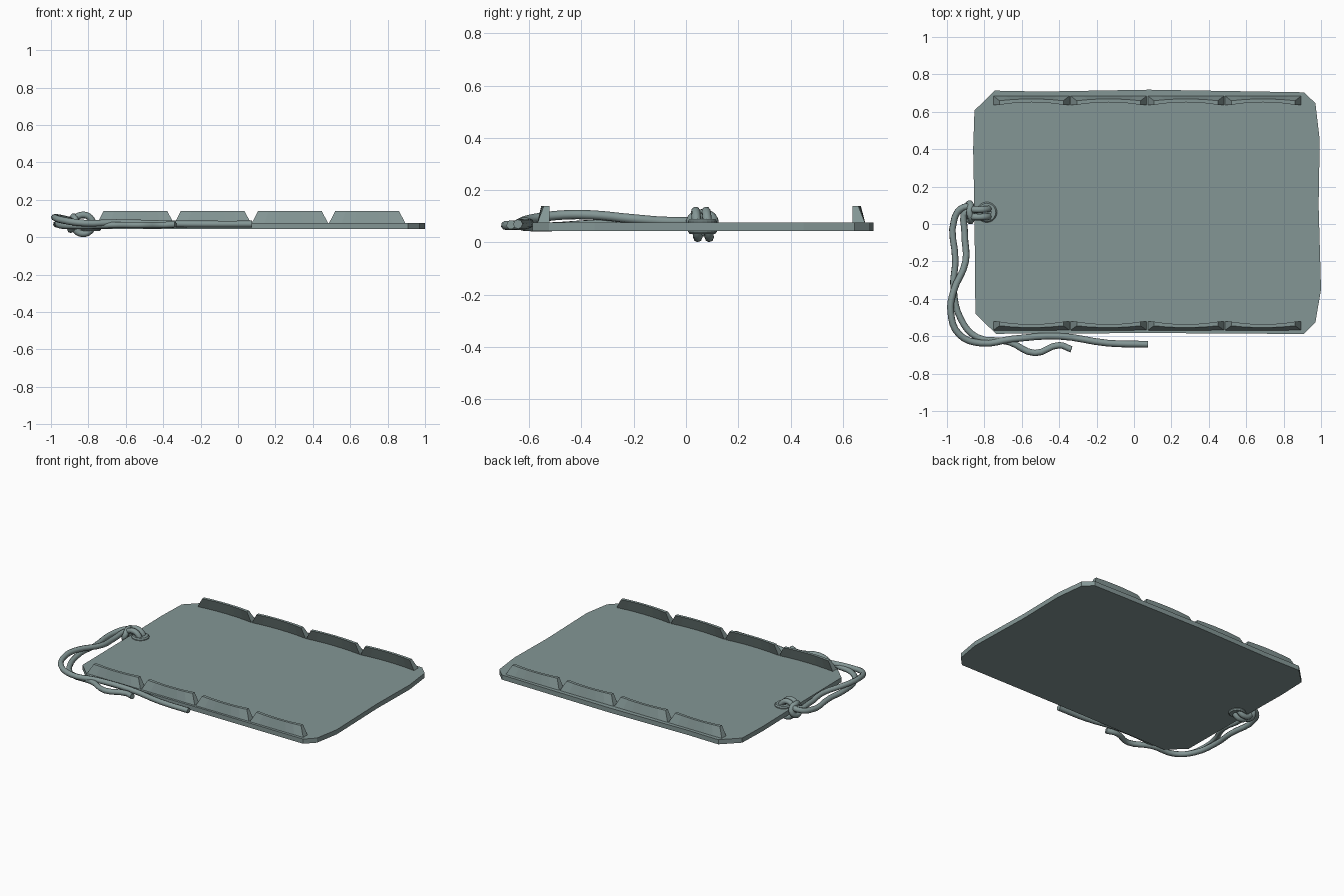
import bpy, bmesh, math

if "Cube" in bpy.data.objects:
    bpy.data.objects.remove(bpy.data.objects["Cube"])

def material(name, rgb):
    m = bpy.data.materials.new(name)
    m.diffuse_color = (*rgb, 1)
    m.use_nodes = True
    m.node_tree.nodes["Principled BSDF"].inputs["Base Color"].default_value = m.diffuse_color
    return m

SLATE = material("slate", (.23, .305, .3))
DARK = material("dark_slate", (.095, .125, .12))

def loft(name, rings, closed=False, dark_side=None):
    """Skin equal-sized point loops, capped unless closed; one strip may be dark."""
    n, m = len(rings[0]), len(rings)
    bm = bmesh.new()
    vs = [[bm.verts.new(p) for p in r] for r in rings]
    for i in range(m if closed else m - 1):
        for j in range(n):
            a, b, k = vs[i], vs[(i + 1) % m], (j + 1) % n
            f = bm.faces.new((a[j], a[k], b[k], b[j]))
            f.material_index = int(j == dark_side)
    if not closed:
        bm.faces.new(vs[0])
        bm.faces.new(vs[-1])
    bmesh.ops.recalc_face_normals(bm, faces=bm.faces)
    me = bpy.data.meshes.new(name)
    bm.to_mesh(me)
    bm.free()
    me.materials.append(SLATE)
    me.materials.append(DARK)
    ob = bpy.data.objects.new(name, me)
    bpy.context.collection.objects.link(ob)
    return ob

def rope(name, points, closed=False, radius=0.018):
    cu = bpy.data.curves.new(name, 'CURVE')
    cu.dimensions = '3D'
    cu.bevel_depth, cu.bevel_resolution = radius, 2
    cu.resolution_u, cu.use_fill_caps = 4, True
    sp = cu.splines.new('BEZIER')
    sp.bezier_points.add(len(points) - 1)
    for bp, p in zip(sp.bezier_points, points):
        bp.co = p
        bp.handle_left_type = bp.handle_right_type = 'AUTO'
    sp.use_cyclic_u = closed
    cu.materials.append(SLATE)
    ob = bpy.data.objects.new(name, cu)
    bpy.context.collection.objects.link(ob)
    bpy.ops.object.select_all(action='DESELECT')
    ob.select_set(True)
    bpy.context.view_layer.objects.active = ob
    bpy.ops.object.convert(target='MESH')
    bpy.ops.object.shade_smooth_by_angle(angle=math.radians(50))

# Flat board with clipped corners
outline = [(-.745, .713), (-.853, .607), (-.86, .4), (-.853, .05), (-.848, -.48), (-.738, -.587),
           (.1, -.583), (.908, -.588), (.97, -.525), (1.0, -.35), (.987, .1), (.993, .45),
           (.97, .645), (.91, .704), (.08, .718), (-.5, .708)]
loft("board", [[(x, y, z) for x, y in outline] for z in (.044, .076)])

# Raised rims: four bowed, wedge-shaped lips along each long side
for side, y_in, y_out in (("front", -.522, -.57), ("back", .637, .687)):
    s = 1 if y_out > 0 else -1
    for k in range(4):
        x0 = -.755 + k * .413
        rings = []
        for i in range(7):
            t = i / 6
            bow = s * .014 * (1 - (2 * t - 1) ** 2)
            xb = x0 + .413 * t
            xt = x0 + .036 + .341 * t
            rings.append([(xb, y_in + bow, .07), (xb, y_out, .07),
                          (xt, y_in + s * .022 + bow * .7, .14), (xt, y_in + bow, .14)])
        loft(f"{side}_rim_{k + 1}", rings, dark_side=3)

# Eyelet ring through the board
def circle(r, z, n=20):
    return [(-.787 + r * math.cos(math.tau * i / n), .063 + r * math.sin(math.tau * i / n), z)
            for i in range(n)]
loft("eyelet", [circle(.022, .032), circle(.048, .032), circle(.055, .04), circle(.055, .082),
                circle(.048, .09), circle(.022, .09)], closed=True)

# Two rope loops hitched through the eyelet and round the board edge
for name, y, d in (("left", .083, -.006), ("right", .041, -.004)):
    loop = [(-.828 + .052 * math.cos(a), y + d * math.sin(a), .069 + .05 * math.sin(a))
            for a in (math.tau * i / 8 for i in range(8))]
    rope(f"{name}_hitch_loop", loop, True)

# Cross wrap that holds the loops
rope("cross_wrap", [(-.88, .02, .06), (-.87, .025, .095), (-.88, .063, .11), (-.873, .1, .095),
                    (-.885, .105, .06), (-.895, .063, .04)], True)

# Two trailing cord ends
rope("short_cord", [(-.86, .085, .1), (-.91, .09, .09), (-.96, .03, .075), (-.955, -.2, .07),
                    (-.965, -.34, .07), (-.925, -.51, .06), (-.84, -.605, .06),
                    (-.67, -.63, .065), (-.53, -.69, .065), (-.4, -.648, .065), (-.335, -.67, .068)])
rope("long_cord", [(-.86, .04, .1), (-.89, .07, .09), (-.905, -.05, .08), (-.9, -.2, .09),
                   (-.965, -.36, .105), (-.98, -.47, .105), (-.935, -.59, .09),
                   (-.82, -.637, .075), (-.65, -.615, .078), (-.4, -.6, .072),
                   (-.14, -.637, .07), (.075, -.643, .07)])
